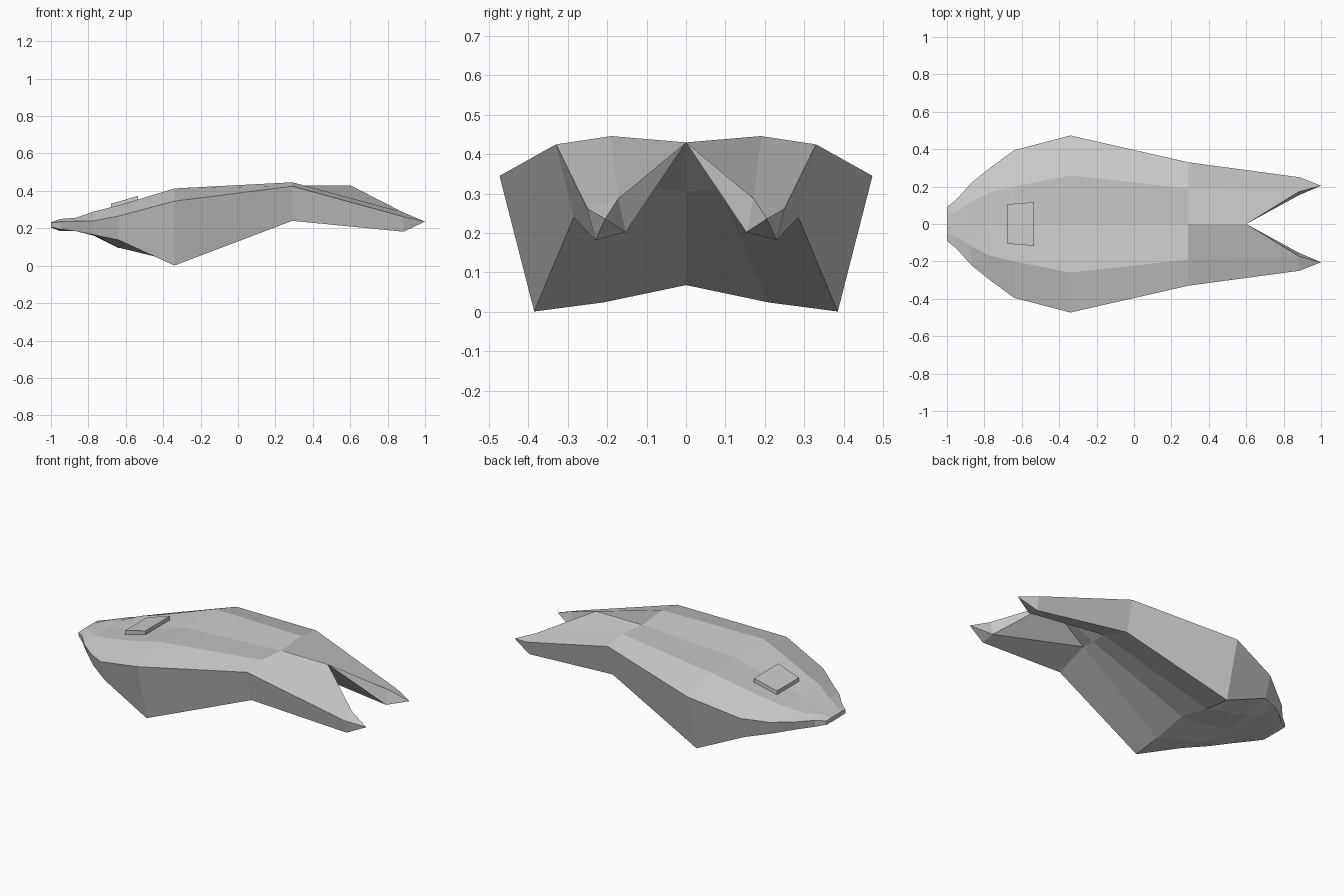
import bpy, bmesh

if "Cube" in bpy.data.objects:
    bpy.data.objects.remove(bpy.data.objects["Cube"])

# Half cross-sections from nose to shoulder:
# top centre, top mid, outer edge, bottom edge, bottom mid, bottom centre
stations = [
    (-1.00, [(0, .232), (.045, .232), (.09, .230), (.09, .207), (.045, .205), (0, .205)]),
    (-.95, [(0, .250), (.07, .250), (.13, .235), (.125, .195), (.07, .186), (0, .185)]),
    (-.87, [(0, .254), (.12, .256), (.22, .238), (.20, .185), (.11, .187), (0, .187)]),
    (-.77, [(0, .285), (.17, .290), (.30, .240), (.28, .165), (.16, .162), (0, .160)]),
    (-.64, [(0, .310), (.20, .322), (.395, .265), (.355, .138), (.20, .097), (0, .095)]),
    (-.34, [(0, .398), (.26, .413), (.473, .345), (.385, .001), (.21, .024), (0, .068)]),
    (.29, [(0, .430), (.19, .446), (.33, .425), (.285, .240), (.085, .312), (0, .305)]),
]

bm = bmesh.new()
rings = [[bm.verts.new((x, y, z)) for y, z in pts] for x, pts in stations]

# Hull skin and nose cap
for a, b in zip(rings, rings[1:]):
    for i in range(5):
        bm.faces.new((a[i], b[i], b[i + 1], a[i + 1]))
bm.faces.new(rings[0])

# Forked tail: notch, leg end section and pointed tip
top_c, top_m, edge, low, low_m, low_c = rings[-1]
notch = bm.verts.new((.60, 0, .43))
in_top, out_top, out_low, in_low = [bm.verts.new(p) for p in (
    (.88, .172, .287), (.885, .25, .262), (.885, .23, .182), (.88, .153, .202))]
tip = bm.verts.new((1, .205, .236))
for f in ((top_c, notch, in_top, top_m), (top_m, in_top, out_top, edge),
          (edge, out_top, out_low, low), (low, out_low, in_low, low_m),
          (low_m, in_low, notch), (in_low, in_top, notch), (low_m, notch, low_c),
          (in_top, tip, out_top), (out_top, tip, out_low),
          (out_low, tip, in_low), (in_low, tip, in_top)):
    bm.faces.new(f)

# Mirror to the other side and weld the centre line
geom = bm.verts[:] + bm.edges[:] + bm.faces[:]
copy = bmesh.ops.duplicate(bm, geom=geom)["geom"]
for v in copy:
    if isinstance(v, bmesh.types.BMVert):
        v.co.y *= -1
bmesh.ops.remove_doubles(bm, verts=bm.verts, dist=1e-4)
bmesh.ops.recalc_face_normals(bm, faces=bm.faces)


def finish(bm, name):
    mesh = bpy.data.meshes.new(name)
    bm.to_mesh(mesh)
    bm.free()
    bpy.context.collection.objects.link(bpy.data.objects.new(name, mesh))


finish(bm, "hull")

# Tilted hatch plate on the nose
bm = bmesh.new()
bmesh.ops.create_cube(bm, size=1)
for v in bm.verts:
    rear, upper = v.co.x > 0, v.co.z > 0
    side = 1 if v.co.y > 0 else -1
    v.co = ((-.535 if rear else -.68), side * (.117 if rear else .105),
            (.350 if rear else .308) + (.023 if upper else 0))
finish(bm, "hatch_plate")
